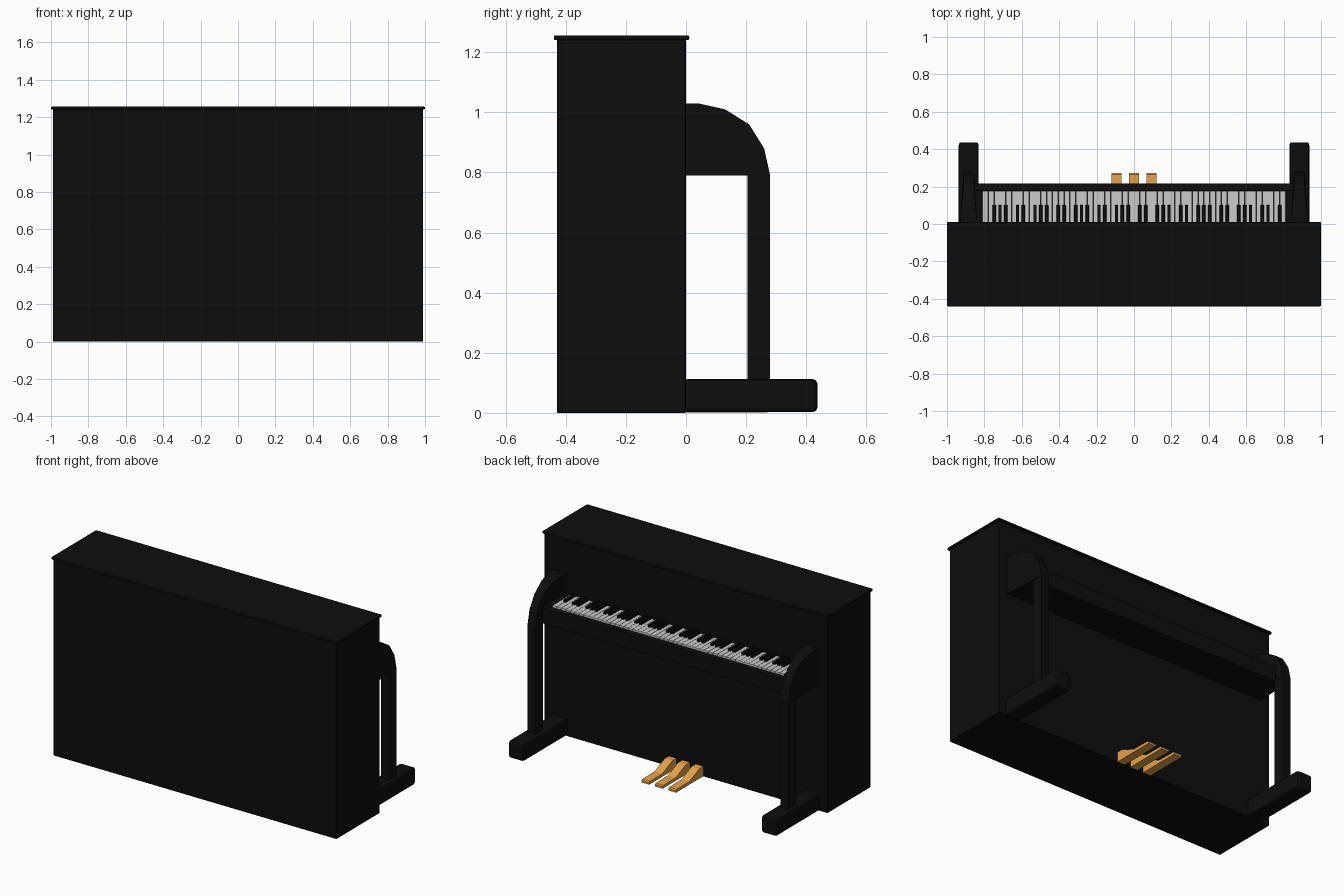
import bpy, bmesh
from mathutils import Matrix

if "Cube" in bpy.data.objects:
    bpy.data.objects.remove(bpy.data.objects["Cube"])


def material(name, rgb):
    m = bpy.data.materials.new(name)
    m.diffuse_color = (*rgb, 1)
    m.use_nodes = True
    m.node_tree.nodes["Principled BSDF"].inputs["Base Color"].default_value = m.diffuse_color
    return m


BLACK = material("black_lacquer", (0.004, 0.004, 0.004))
BRASS = material("brass", (0.78, 0.36, 0.07))


def add_box(bm, lo, hi):
    size = [b - a for a, b in zip(lo, hi)]
    mid = [(a + b) / 2 for a, b in zip(lo, hi)]
    bmesh.ops.create_cube(bm, size=1,
                          matrix=Matrix.Translation(mid) @ Matrix.Diagonal((*size, 1)))


def finish(name, bm, mat=None, bevel=0, segments=2):
    bmesh.ops.recalc_face_normals(bm, faces=bm.faces)
    me = bpy.data.meshes.new(name)
    bm.to_mesh(me)
    bm.free()
    ob = bpy.data.objects.new(name, me)
    bpy.context.collection.objects.link(ob)
    if mat:
        me.materials.append(mat)
    if bevel:
        mod = ob.modifiers.new("bevel", 'BEVEL')
        mod.width, mod.segments = bevel, segments
    return ob


def box(name, lo, hi, mat=BLACK, bevel=0, segments=2):
    bm = bmesh.new()
    add_box(bm, lo, hi)
    return finish(name, bm, mat, bevel, segments)


def side_profile(name, points, cx, half, mat, bevel=0):
    """Extrude a (y, z) outline along x; half(y) gives the half width."""
    bm = bmesh.new()
    rings = [[bm.verts.new((cx + s * half(y), y, z)) for y, z in points] for s in (-1, 1)]
    bm.faces.new(rings[0])
    bm.faces.new(rings[1][::-1])
    n = len(points)
    for i in range(n):
        j = (i + 1) % n
        bm.faces.new((rings[0][i], rings[0][j], rings[1][j], rings[1][i]))
    return finish(name, bm, mat, bevel, 1)


# Cabinet and lid
box("cabinet", (-0.99, -0.43, 0), (0.99, 0, 1.242), bevel=0.003, segments=1)
box("lid", (-1, -0.44, 1.24), (1, 0.011, 1.256), bevel=0.006)

# Key bed, front rail and end blocks
box("key_bed", (-0.858, -0.01, 0.79), (0.858, 0.18, 0.872))
box("key_rail", (-0.858, 0.178, 0.79), (0.858, 0.217, 0.89), bevel=0.004)
for side, s in (("left", -1), ("right", 1)):
    xs = sorted((s * 0.811, s * 0.86))
    box(f"key_block_{side}", (xs[0], -0.01, 0.86), (xs[1], 0.18, 0.9), bevel=0.003)

# Keys: lowest note is at +x because the player sits on the +y side
KEYS = 52
STEP = 1.62 / KEYS
white, black = bmesh.new(), bmesh.new()
for i in range(KEYS):
    x = 0.81 - i * STEP
    add_box(white, (x - STEP + 0.001, -0.005, 0.868), (x - 0.001, 0.177, 0.9))
    # white key names repeat A B C D E F G; no black key after B and E
    if i % 7 not in (1, 4) and i < KEYS - 1:
        add_box(black, (x - STEP - 0.009, -0.005, 0.89), (x - STEP + 0.009, 0.102, 0.915))
finish("white_keys", white)
finish("black_keys", black, BLACK, 0.002, 1)

# Side supports: curved arm, upright leg and foot
ARM = [(-0.01, 0.79), (-0.01, 1.03), (0.04, 1.03), (0.13, 1.01), (0.21, 0.96),
       (0.26, 0.88), (0.28, 0.79)]


def arm_half(y):
    return 0.028 + 0.019 * max(0, 1 - max(y, 0) / 0.2)


for side, s in (("left", -1), ("right", 1)):
    cx = s * 0.884
    side_profile(f"arm_{side}", ARM, cx, arm_half, BLACK)
    box(f"leg_{side}", (cx - 0.028, 0.205, 0.1), (cx + 0.028, 0.28, 0.792))
    box(f"foot_{side}", (cx - 0.053, -0.01, 0.003), (cx + 0.053, 0.437, 0.112), bevel=0.014)

# Pedals
PEDAL = [(-0.01, 0.002), (-0.01, 0.065), (0.04, 0.065), (0.14, 0.022), (0.265, 0.02),
         (0.272, 0.014), (0.272, 0.002)]
for name, x in (("left", -0.094), ("middle", 0), ("right", 0.094)):
    side_profile(f"pedal_{name}", PEDAL, x, lambda y: 0.027, BRASS)
